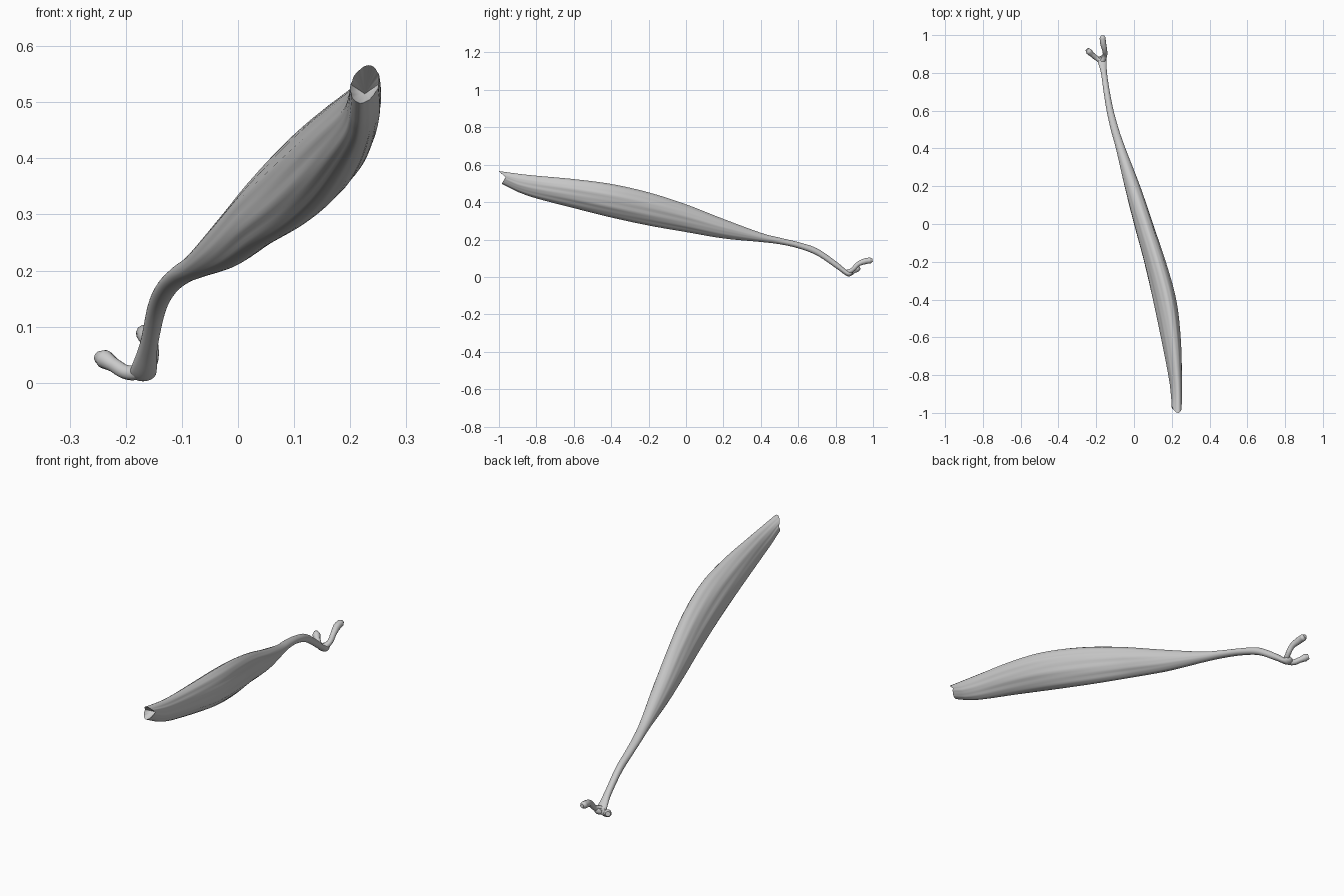
import bpy, bmesh, math

if "Cube" in bpy.data.objects:
    bpy.data.objects.remove(bpy.data.objects["Cube"])

# Body sections: y, x min, x max, z min, z max
SECTIONS = [
    (-1.00, .200, .252, .498, .566),
    (-0.90, .195, .255, .455, .552),
    (-0.80, .182, .254, .420, .541),
    (-0.60, .143, .246, .368, .523),
    (-0.40, .100, .222, .318, .497),
    (-0.20, .053, .168, .275, .452),
    (0.00, .000, .100, .240, .388),
    (0.20, -.050, .032, .206, .310),
    (0.40, -.096, -.045, .187, .236),
    (0.50, -.123, -.080, .175, .210),
    (0.60, -.145, -.108, .153, .186),
    (0.70, -.161, -.128, .115, .153),
    (0.80, -.175, -.143, .048, .085),
    (0.86, -.192, -.145, .005, .037),
    (0.885, -.188, -.150, .008, .036),
]
RING, SUB = 64, 6


def catmull(a, b, c, d, t):
    return tuple(.5 * (2 * q + (r - p) * t + (2 * p - 5 * q + 4 * r - s) * t * t
                       + (3 * q - p - 3 * r + s) * t ** 3)
                 for p, q, r, s in zip(a, b, c, d))


def smooth_sections(rows):
    out = []
    for i in range(len(rows) - 1):
        a, d = rows[max(i - 1, 0)], rows[min(i + 2, len(rows) - 1)]
        out += [catmull(a, rows[i], rows[i + 1], d, k / SUB) for k in range(SUB)]
    return out + [rows[-1]]


def section_point(row, j):
    y, x0, x1, z0, z1 = row
    t = 2 * math.pi * j / RING
    c, s = math.cos(t), math.sin(t)
    w, h = (x1 - x0) / 2, (z1 - z0) / 2
    belly = max(0, min(1, (.5 - y) / .5))
    # slightly pinched lens that leans right at the top
    lean = .28 * belly
    wx = w * math.sqrt(1 - lean * lean)
    px = wx * c * abs(c) ** (.18 * belly) + lean * w * s
    pz = h * s
    # lengthwise fibre ridges
    f = 1 + .022 * belly * (math.sin(9 * t + 3 * y) + .7 * math.sin(17 * t - 5 * y)) * abs(c)
    # notch in the open upper end
    notch = .035 * (1 - abs(s)) * max(0, 1 - (y + 1) / .1) + .015 * max(0, -s) * max(0, 1 - (y + 1) / .1)
    return ((x0 + x1) / 2 + px * f, y + notch, (z0 + z1) / 2 + pz * f)


# Muscle belly and tendon
bm = bmesh.new()
rows = smooth_sections(SECTIONS)
rings = [[bm.verts.new(section_point(r, j)) for j in range(RING)] for r in rows]
for a, b in zip(rings, rings[1:]):
    for j in range(RING):
        k = (j + 1) % RING
        bm.faces.new((a[j], a[k], b[k], b[j]))
# Hollow upper end and closed tendon end
for ring, tip in ((rings[0], (.226, -.93, .515)), (rings[-1], (-.169, .893, .023))):
    v = bm.verts.new(tip)
    for j in range(RING):
        bm.faces.new((ring[j], ring[(j + 1) % RING], v))
bmesh.ops.recalc_face_normals(bm, faces=bm.faces)
mesh = bpy.data.meshes.new("muscle_belly")
bm.to_mesh(mesh)
bm.free()
belly = bpy.data.objects.new("muscle_belly", mesh)
bpy.context.collection.objects.link(belly)


def tendon_slip(name, points):
    cu = bpy.data.curves.new(name, 'CURVE')
    cu.dimensions = '3D'
    cu.bevel_depth = 1
    cu.bevel_resolution = 4
    cu.use_fill_caps = True
    sp = cu.splines.new('BEZIER')
    sp.bezier_points.add(len(points) - 1)
    for p, (x, y, z, r) in zip(sp.bezier_points, points):
        p.co, p.radius = (x, y, z), r
        p.handle_left_type = p.handle_right_type = 'AUTO'
    ob = bpy.data.objects.new(name, cu)
    bpy.context.collection.objects.link(ob)
    return ob


# Two forked tendon slips
slips = [
    tendon_slip("tendon_slip_left", [(-.165, .860, .022, .014), (-.195, .876, .018, .013),
                                     (-.222, .897, .032, .013), (-.238, .913, .042, .017),
                                     (-.248, .925, .046, .011)]),
    tendon_slip("tendon_slip_right", [(-.168, .860, .022, .015), (-.155, .890, .038, .012),
                                      (-.155, .920, .068, .013), (-.163, .955, .083, .016),
                                      (-.166, .985, .088, .016), (-.166, .998, .089, .009)]),
]

bpy.ops.object.select_all(action='DESELECT')
for ob in slips:
    ob.select_set(True)
bpy.context.view_layer.objects.active = slips[0]
bpy.ops.object.convert(target='MESH')
belly.select_set(True)
bpy.context.view_layer.objects.active = belly
bpy.ops.object.shade_smooth_by_angle(angle=math.radians(50))
